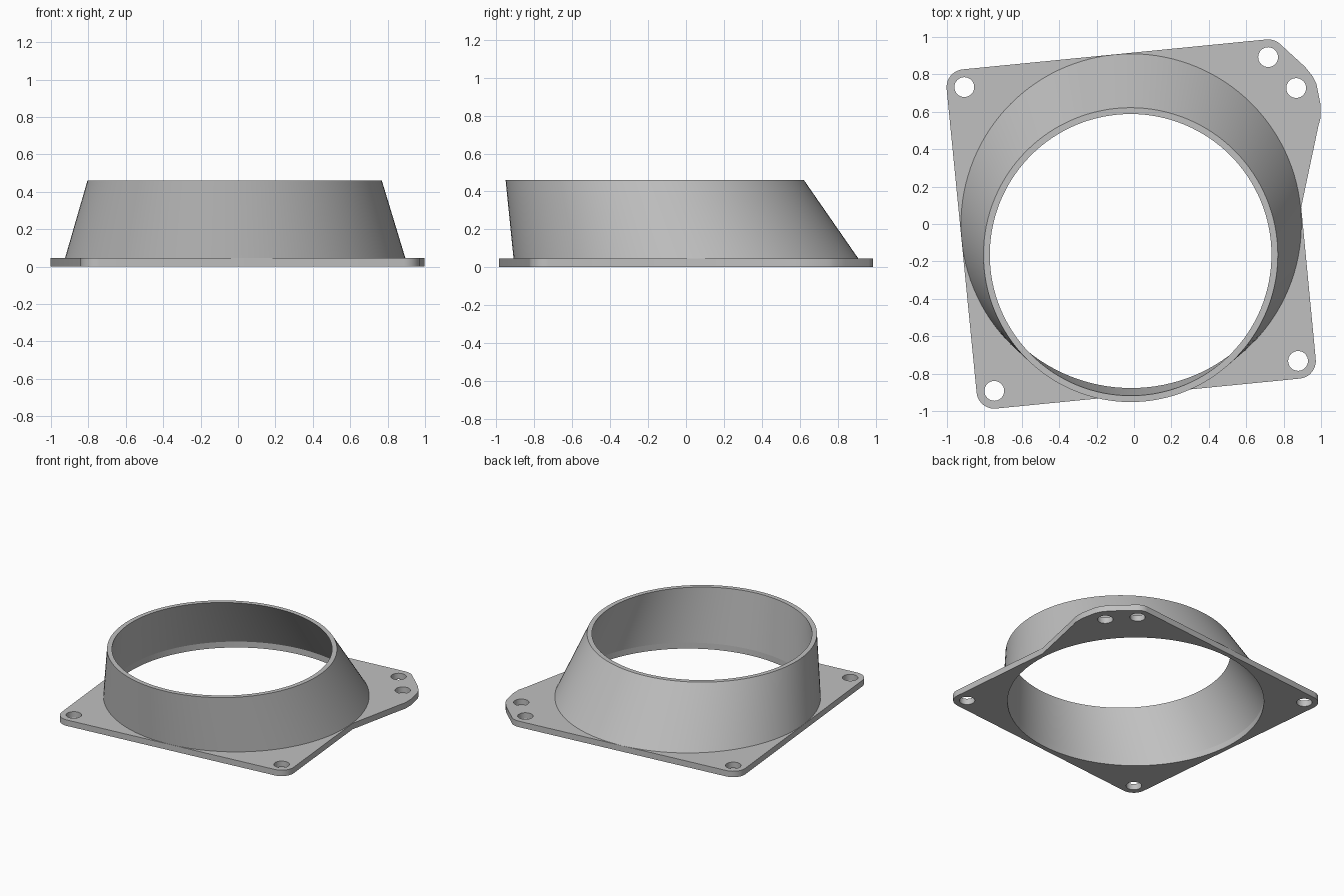
import bpy, bmesh, math
from mathutils import Vector

cube = bpy.data.objects.get("Cube")
if cube:
    bpy.data.objects.remove(cube, do_unlink=True)

THICK = 0.045             # flange thickness
HEIGHT = 0.46             # total height
CENTRE = Vector((-0.015, 0.0))
TOP_CENTRE = Vector((-0.018, -0.165))
BORE = 0.877
TILT = math.radians(5.63)
PITCH = 0.816             # half the bolt spacing
CORNER = 0.095
BOLT = 0.053
SEGMENTS = 128

grey = bpy.data.materials.new("plain grey")
grey.use_nodes = True
colour = (0.527, 0.527, 0.527, 1)
grey.diffuse_color = colour
grey.node_tree.nodes["Principled BSDF"].inputs["Base Color"].default_value = colour


def arc(centre, radius, start, end, steps):
    return [centre + radius * Vector((math.cos(a), math.sin(a)))
            for a in (start + (end - start) * i / steps for i in range(steps + 1))]


def circle(centre, radius, steps):
    return arc(centre, radius, 0, math.tau, steps)[:-1]


def finish(name, bm):
    bmesh.ops.remove_doubles(bm, verts=bm.verts, dist=0.0002)
    bmesh.ops.recalc_face_normals(bm, faces=bm.faces)
    for f in bm.faces:
        f.smooth = True
    mesh = bpy.data.meshes.new(name)
    bm.to_mesh(mesh)
    bm.free()
    mesh.set_sharp_from_angle(angle=math.radians(30))
    mesh.materials.append(grey)
    obj = bpy.data.objects.new(name, mesh)
    bpy.context.collection.objects.link(obj)
    return obj


# Flange outline: tilted rounded square with a tab at the back left corner
outline, bolts = [], []
for k in range(4):
    normal = TILT + math.pi / 2 * (k - 1)
    diagonal = normal + math.pi / 4
    bolt = CENTRE + PITCH * math.sqrt(2) * Vector((math.cos(diagonal), math.sin(diagonal)))
    bolts.append(bolt)
    start = normal
    if k == 1:
        tab = [(0.894, 0.09), (0.985, 0.52), (0.998, 0.57), (0.997, 0.64),
               (0.975, 0.75), (0.955, 0.79), (0.915, 0.84)]
        outline += [Vector(p) for p in tab]
        start = math.radians(50)
    outline += arc(bolt, CORNER, start, normal + math.pi / 2, 10)
bolts.append(Vector((0.867, 0.727)))

# Flange: filled profile with the bore and bolt holes left open
curve = bpy.data.curves.new("flange_profile", "CURVE")
curve.dimensions = "2D"
curve.fill_mode = "BOTH"
curve.extrude = THICK / 2
loops = [outline, circle(CENTRE, BORE, SEGMENTS)] + [circle(b, BOLT, 32) for b in bolts]
for loop in loops:
    spline = curve.splines.new("POLY")
    spline.points.add(len(loop) - 1)
    for point, p in zip(spline.points, loop):
        point.co = (p.x, p.y, 0, 1)
    spline.use_cyclic_u = True
profile = bpy.data.objects.new("flange_profile", curve)
bpy.context.collection.objects.link(profile)
bpy.context.view_layer.update()
filled = profile.evaluated_get(bpy.context.evaluated_depsgraph_get()).to_mesh()
bm = bmesh.new()
bm.from_mesh(filled)
bmesh.ops.translate(bm, verts=bm.verts, vec=(0, 0, THICK / 2))
bpy.data.objects.remove(profile, do_unlink=True)
finish("mounting_flange", bm)

# Collar: leaning tapered ring, lofted outside, over the rim and down inside
bm = bmesh.new()
rings = []
for centre, radius, z in ((CENTRE, 0.91, THICK), (TOP_CENTRE, 0.787, HEIGHT),
                          (TOP_CENTRE, 0.753, HEIGHT), (CENTRE, BORE, THICK)):
    rings.append([bm.verts.new((p.x, p.y, z)) for p in circle(centre, radius, SEGMENTS)])
for lower, upper in zip(rings, rings[1:] + rings[:1]):
    for i in range(SEGMENTS):
        j = (i + 1) % SEGMENTS
        bm.faces.new((lower[i], lower[j], upper[j], upper[i]))
finish("tapered_collar", bm)
